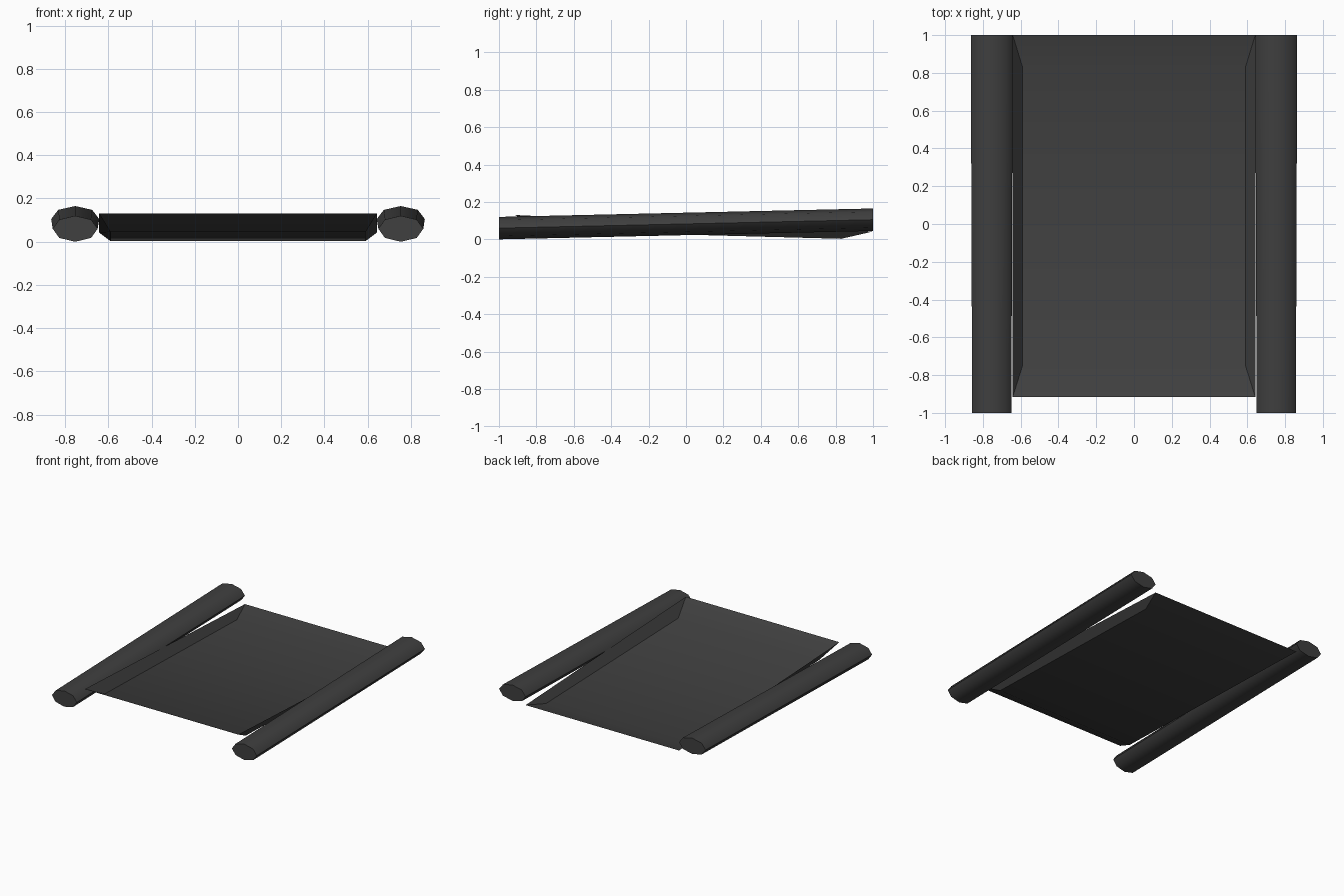
import bpy, math

if "Cube" in bpy.data.objects:
    bpy.data.objects.remove(bpy.data.objects["Cube"])

charcoal = bpy.data.materials.new("charcoal")
charcoal.diffuse_color = (0.05, 0.05, 0.05, 1)
charcoal.use_nodes = True
charcoal.node_tree.nodes["Principled BSDF"].inputs["Base Color"].default_value = charcoal.diffuse_color


def make(name, verts, faces):
    me = bpy.data.meshes.new(name)
    me.from_pydata(verts, [], faces)
    me.materials.append(charcoal)
    ob = bpy.data.objects.new(name, me)
    bpy.context.collection.objects.link(ob)
    bpy.ops.object.select_all(action='DESELECT')
    ob.select_set(True)
    bpy.context.view_layer.objects.active = ob
    bpy.ops.object.shade_smooth_by_angle(angle=math.radians(50))
    return ob


def ring_sides(n):
    return [(i, (i + 1) % n, n + (i + 1) % n, n + i) for i in range(n)]


# Carrying poles: flattened octagons, rising slightly to the back
N = 8
for side, label in ((-1, "left_pole"), (1, "right_pole")):
    verts = []
    for y, z, rx, rz in ((1, 0.105, 0.111, 0.06), (-1, 0.06, 0.104, 0.06)):
        for i in range(N):
            a = 2 * math.pi * i / N
            verts.append((side * 0.753 + rx * math.sin(a), y, z + rz * math.cos(a)))
    caps = [tuple(range(N)), tuple(reversed(range(N, 2 * N)))]
    make(label, verts, [f[::-1] for f in ring_sides(N)] + caps)


# Cloth bed: a single sheet sagging between the poles
def rect(x, y0, z0, y1, z1):
    return [(-x, y0, z0), (x, y0, z0), (x, y1, z1), (-x, y1, z1)]


bed = rect(0.642, -0.915, 0.13, 1.0, 0.042) + rect(0.59, -0.75, 0.045, 0.83, 0.003)
make("cloth_bed", bed, ring_sides(4) + [(4, 5, 6, 7)])
